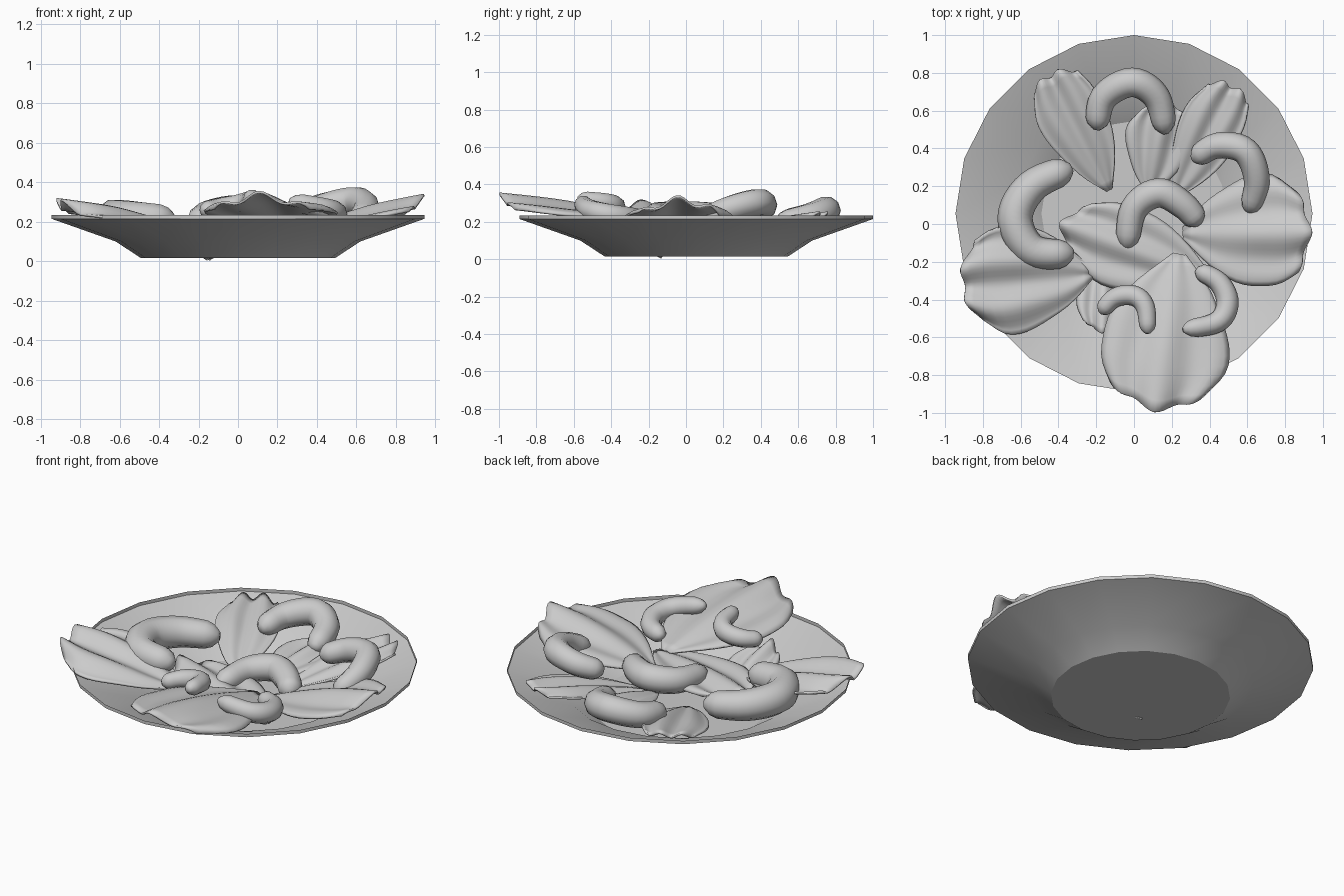
import bpy, bmesh, math
from mathutils import Vector

if "Cube" in bpy.data.objects:
    bpy.data.objects.remove(bpy.data.objects["Cube"])


def finish(name, bm, angle):
    bmesh.ops.recalc_face_normals(bm, faces=bm.faces)
    me = bpy.data.meshes.new(name)
    bm.to_mesh(me)
    bm.free()
    ob = bpy.data.objects.new(name, me)
    bpy.context.collection.objects.link(ob)
    bpy.ops.object.select_all(action='DESELECT')
    bpy.context.view_layer.objects.active = ob
    ob.select_set(True)
    bpy.ops.object.shade_smooth_by_angle(angle=math.radians(angle))
    return ob


def bridge(bm, a, b):
    n = len(a)
    for i in range(n):
        bm.faces.new((a[i], a[(i + 1) % n], b[(i + 1) % n], b[i]))


def lathe(name, profile, sides, cy):
    bm = bmesh.new()
    rings = []
    for r, z in profile:
        rings.append([bm.verts.new((r * math.cos(2 * math.pi * i / sides),
                                    cy + r * math.sin(2 * math.pi * i / sides), z))
                      for i in range(sides)])
    for a, b in zip(rings, rings[1:]):
        bridge(bm, a, b)
    bm.faces.new(rings[0])
    return finish(name, bm, 28)


def sample(vals, t):
    # smooth interpolation through evenly spaced values
    n = len(vals) - 1
    f = min(max(t, 0), 1) * n
    i = min(int(f), n - 1)
    f -= i
    p1, p2 = vals[i], vals[i + 1]
    p0 = vals[i - 1] if i else p1 * 2 - p2
    p3 = vals[i + 2] if i + 2 <= n else p2 * 2 - p1
    return (p1 * 2 + (p2 - p0) * f + (p0 * 2 - p1 * 5 + p2 * 4 - p3) * f * f
            + (p1 * 3 - p0 - p2 * 3 + p3) * f ** 3) * 0.5


FAN = [0.10, 0.58, 0.86, 1.0, 1.0, 0.75]


def leaf(name, base, tip, half, droop=0.06, waves=2.3, amp=0.018, phase=0.0, cut=0.18):
    # rippled blade that fans out from its base, with a rounded wavy end
    base, tip = Vector(base), Vector(tip)
    axis = tip - base
    side = Vector((-axis.y, axis.x, 0)).normalized()
    bm = bmesh.new()
    nu, nv = 14, 24
    grid = []
    for i in range(nu + 1):
        t = i / nu
        w = half * sample(FAN, t)
        row = []
        for j in range(nv + 1):
            v = 2 * j / nv - 1
            ripple = math.cos(waves * math.pi * v + phase)
            reach = t * (1 - cut * t * v * v) + 0.02 * t ** 3 * ripple
            p = base + axis * reach + side * w * v * (1 + 0.03 * math.sin(9 * t + 2 * v))
            p.z += (amp * ripple - droop * v * v) * min(1, 1.5 * t + 0.1) + 0.02 * math.sin(math.pi * t)
            row.append(bm.verts.new(p))
        grid.append(row)
    for a, b in zip(grid, grid[1:]):
        for j in range(nv):
            bm.faces.new((a[j], a[j + 1], b[j + 1], b[j]))
    ob = finish(name, bm, 60)
    mod = ob.modifiers.new('thickness', 'SOLIDIFY')
    mod.thickness = 0.012
    mod.offset = 0
    return ob


def shrimp(name, points, radius):
    # curled tube, thick in the middle, with rounded ends
    pts = [Vector(p) for p in points]
    bm = bmesh.new()
    steps, sides = 20, 10
    ts = [0, 0.012, 0.04] + [0.08 + 0.84 * i / steps for i in range(steps + 1)] + [0.96, 0.988, 1]
    rings = []
    for t in ts:
        c = sample(pts, t)
        d = (sample(pts, min(t + 0.01, 1)) - sample(pts, max(t - 0.01, 0))).normalized()
        a = d.cross(Vector((0, 0, 1))).normalized()
        b = a.cross(d)
        e = min(1, min(t, 1 - t) / 0.09)
        r = radius * (0.82 + 0.22 * math.sin(math.pi * t)) * max(0.3, math.sqrt(1 - (1 - e) ** 2))
        rings.append([bm.verts.new(c + r * (a * math.cos(2 * math.pi * k / sides)
                                            + b * math.sin(2 * math.pi * k / sides)))
                      for k in range(sides)])
    for p, q in zip(rings, rings[1:]):
        bridge(bm, p, q)
    bm.faces.new(rings[0])
    bm.faces.new(rings[-1])
    return finish(name, bm, 70)


# Plate: thin twenty-sided shell
lathe('plate', [(0.49, 0.015), (0.62, 0.10), (0.945, 0.215), (0.945, 0.235)], 20, 0.055)

# Salad leaves
leaf('front_leaf', (0.24, -0.16, 0.19), (0.11, -0.98, 0.33), 0.33, 0.06, cut=0.14)
leaf('right_leaf', (0.26, -0.05, 0.13), (0.93, -0.03, 0.315), 0.29, 0.06, phase=0.5, cut=0.12)
leaf('left_leaf', (-0.22, -0.26, 0.14), (-0.91, -0.31, 0.29), 0.28, 0.01, amp=0.025, phase=2.5, cut=0.12)
leaf('centre_leaf', (0.40, -0.29, 0.10), (-0.38, 0.0, 0.16), 0.215, 0.03)
leaf('back_left_leaf', (-0.13, 0.18, 0.08), (-0.44, 0.79, 0.225), 0.175, 0.0, amp=0.014, phase=2.6, cut=0.06)
leaf('back_leaf', (0.08, 0.17, 0.11), (0.17, 0.65, 0.18), 0.17, 0.03)
leaf('back_right_leaf', (0.21, 0.14, 0.09), (0.52, 0.73, 0.235), 0.16, 0.0, amp=0.014, phase=3.0, cut=0.06)
leaf('small_leaf', (-0.15, -0.13, 0.012), (-0.17, -0.57, 0.19), 0.14, 0.03)

# Curled shrimps
shrimp('back_shrimp', [(-0.20, 0.50, 0.20), (-0.16, 0.67, 0.23), (-0.01, 0.75, 0.26),
                       (0.12, 0.67, 0.23), (0.17, 0.48, 0.19)], 0.075)
shrimp('right_shrimp', [(0.31, 0.34, 0.24), (0.44, 0.415, 0.28), (0.59, 0.385, 0.305),
                        (0.65, 0.23, 0.27), (0.61, 0.06, 0.20)], 0.070)
shrimp('left_shrimp', [(-0.33, 0.30, 0.20), (-0.54, 0.20, 0.21), (-0.63, 0.03, 0.22),
                       (-0.54, -0.14, 0.22), (-0.32, -0.16, 0.21)], 0.09)
shrimp('centre_shrimp', [(-0.04, -0.13, 0.15), (0.00, 0.08, 0.17), (0.13, 0.165, 0.185),
                         (0.26, 0.10, 0.175), (0.35, 0.0, 0.15)], 0.075)
shrimp('front_shrimp', [(-0.18, -0.47, 0.255), (-0.10, -0.39, 0.27), (0.0, -0.38, 0.285),
                        (0.06, -0.44, 0.305), (0.075, -0.58, 0.325)], 0.052)
shrimp('front_right_shrimp', [(0.33, -0.24, 0.22), (0.45, -0.31, 0.225), (0.495, -0.42, 0.24),
                              (0.44, -0.52, 0.265), (0.26, -0.56, 0.305)], 0.057)
